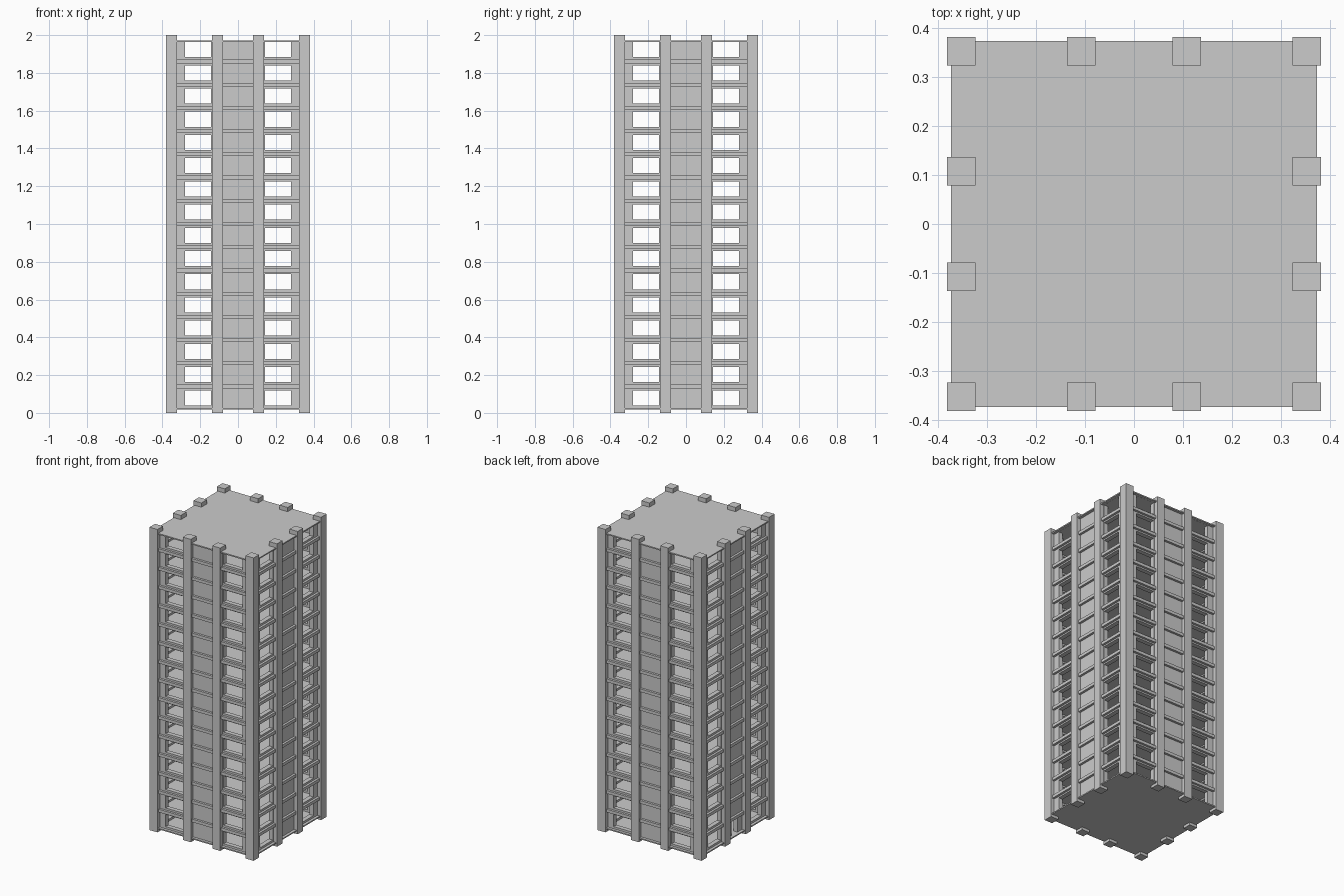
import bpy, bmesh, math
from mathutils import Matrix

if "Cube" in bpy.data.objects:
    bpy.data.objects.remove(bpy.data.objects["Cube"])

FLOORS = 16
PITCH = 0.1229
BASE = 1.0 - PITCH * FLOORS / 2      # level of the lowest floor line
WALL = 0.355                         # outer face of the walls


def box(name, x, y, z):
    """Box from (min, max) pairs."""
    bm = bmesh.new()
    bmesh.ops.create_cube(bm, size=1)
    for v in bm.verts:
        for i, (a, b) in enumerate((x, y, z)):
            v.co[i] = a if v.co[i] < 0 else b
    me = bpy.data.meshes.new(name)
    bm.to_mesh(me)
    bm.free()
    ob = bpy.data.objects.new(name, me)
    bpy.context.collection.objects.link(ob)
    return ob


def wall(name, turns, door):
    """Wall sheet with window openings, thickened inwards."""
    xs = [-0.34, -0.28, -0.143, -0.03, 0.03, 0.143, 0.28, 0.34]
    zs = [0.024]
    for k in range(FLOORS):
        c = BASE + k * PITCH
        zs += [c + 0.023, c + 0.103]
    zs.append(1.968)
    bm = bmesh.new()
    grid = [[bm.verts.new((x, -WALL, z)) for x in xs] for z in zs]
    for j in range(len(zs) - 1):
        for i in range(len(xs) - 1):
            window = i in (1, 5) and j % 2 == 1
            doorway = door and i == 3 and j <= 1
            if not (window or doorway):
                bm.faces.new((grid[j][i], grid[j][i + 1],
                              grid[j + 1][i + 1], grid[j + 1][i]))
    loose = [v for v in bm.verts if not v.link_faces]
    bmesh.ops.delete(bm, geom=loose, context='VERTS')
    bm.transform(Matrix.Rotation(turns * math.pi / 2, 4, 'Z'))
    me = bpy.data.meshes.new(name)
    bm.to_mesh(me)
    bm.free()
    ob = bpy.data.objects.new(name, me)
    bpy.context.collection.objects.link(ob)
    mod = ob.modifiers.new("thickness", 'SOLIDIFY')
    mod.thickness = 0.03
    mod.offset = -1


# Four outer walls; only the left one has the entrance
for turns, side in enumerate(("front", "right", "back", "left")):
    wall(side + "_wall", turns, side == "left")

# Intermediate floors, whose edges show as ledges
for k in range(1, FLOORS):
    c = BASE + k * PITCH
    box(f"floor_{k}", (-0.37, 0.37), (-0.37, 0.37), (c - 0.01, c + 0.01))

# Ground slab and roof
E = 0.373
box("ground_slab", (-E, E), (-E, E), (0.018, 0.026))
box("roof", (-E, E), (-E, E), (1.964, 1.972))

# Full-height columns around the perimeter
centres = (-0.3515, -0.1075, 0.1075, 0.3515)
H = 0.029
for i, x in enumerate(centres):
    for j, y in enumerate(centres):
        if i in (0, 3) or j in (0, 3):
            box(f"column_{i}_{j}", (x - H, x + H), (y - H, y + H), (0, 2))
